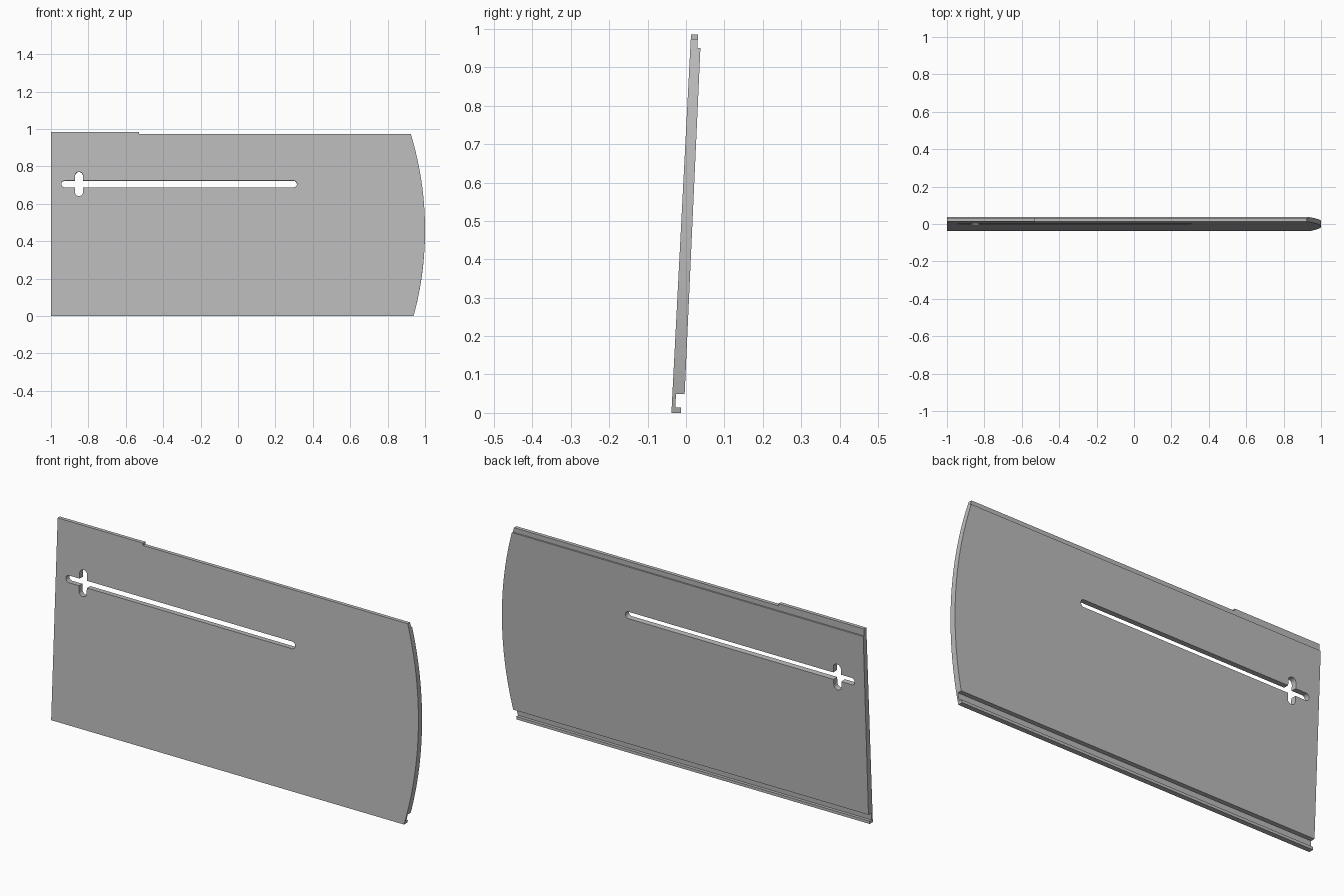
import bpy, bmesh, math
from mathutils import Matrix, Vector

cube = bpy.data.objects.get("Cube")
if cube:
    bpy.data.objects.remove(cube, do_unlink=True)

TILT = math.atan2(0.051, 0.985)   # the panel leans back slightly

grey = bpy.data.materials.new("panel_grey")
grey.use_nodes = True
colour = (0.5, 0.5, 0.5, 1)
grey.diffuse_color = colour
grey.node_tree.nodes["Principled BSDF"].inputs["Base Color"].default_value = colour


def prism(name, points, direction):
    """Extrude a closed outline along a direction."""
    bm = bmesh.new()
    face = bm.faces.new([bm.verts.new(p) for p in points])
    grown = bmesh.ops.extrude_face_region(bm, geom=[face])["geom"]
    moved = [v for v in grown if isinstance(v, bmesh.types.BMVert)]
    bmesh.ops.translate(bm, vec=Vector(direction), verts=moved)
    bmesh.ops.recalc_face_normals(bm, faces=bm.faces)
    mesh = bpy.data.meshes.new(name)
    bm.to_mesh(mesh)
    bm.free()
    mesh.materials.append(grey)
    obj = bpy.data.objects.new(name, mesh)
    bpy.context.collection.objects.link(obj)
    return obj


def through_cutter(name, outline, centre):
    """Prism running through the panel, square to its face."""
    obj = prism(name, [(x, -0.3, z) for x, z in outline], (0, 0.6, 0))
    y = -0.022 + centre[1] * math.tan(TILT)
    obj.data.transform(Matrix.Translation((centre[0], y, centre[1]))
                       @ Matrix.Rotation(-TILT, 4, "X"))
    return obj


def rounded_slot(half_x, half_z, steps=12):
    """Outline of a slot with round ends on its longer axis."""
    r = min(half_x, half_z)
    outline = []
    for quarter, (sx, sz) in enumerate([(1, 1), (-1, 1), (-1, -1), (1, -1)]):
        for i in range(steps + 1):
            a = (quarter + i / steps) * math.pi / 2
            p = (round(sx * (half_x - r) + r * math.cos(a), 5),
                 round(sz * (half_z - r) + r * math.sin(a), 5))
            if p not in outline:
                outline.append(p)
    return outline


def cut(target, cutter, operation):
    cutter.hide_render = True
    mod = target.modifiers.new(cutter.name, "BOOLEAN")
    mod.operation, mod.solver, mod.object = operation, "EXACT", cutter
    bpy.context.view_layer.objects.active = target
    bpy.ops.object.modifier_apply(modifier=mod.name)
    bpy.data.objects.remove(cutter, do_unlink=True)


# Panel section: hooked lip below, full body, thinner tongue on top
section = [(-0.038, 0), (-0.013, 0), (-0.013, 0.014), (-0.028, 0.014),
           (-0.026, 0.049), (-0.0035, 0.049), (0.0375, 0.95),
           (0.030, 0.95), (0.031, 0.985), (0.013, 0.985)]
panel = prism("sliding_panel", [(-1, y, z) for y, z in section], (2.1, 0, 0))

# Bowed right-hand end
R = 1.77
arc = [(R * math.cos(i * math.tau / 256), R * math.sin(i * math.tau / 256))
       for i in range(256)]
cut(panel, through_cutter("end_curve", arc, (1 - R, 0.46)), "INTERSECT")

# Lowered stretch of the top tongue
step = [(-0.53, -0.1, 0.974), (1.2, -0.1, 0.974), (1.2, -0.1, 1.1), (-0.53, -0.1, 1.1)]
cut(panel, prism("tongue_step", step, (0, 0.3, 0)), "DIFFERENCE")

# Long slot with a short cross slot near one end
cut(panel, through_cutter("long_slot", rounded_slot(0.63, 0.0175), (-0.315, 0.705)), "DIFFERENCE")
cut(panel, through_cutter("cross_slot", rounded_slot(0.021, 0.065), (-0.85, 0.705)), "DIFFERENCE")

# Smooth curves, crisp corners
panel.select_set(True)
bpy.context.view_layer.objects.active = panel
bpy.ops.object.shade_smooth_by_angle(angle=math.radians(30))
